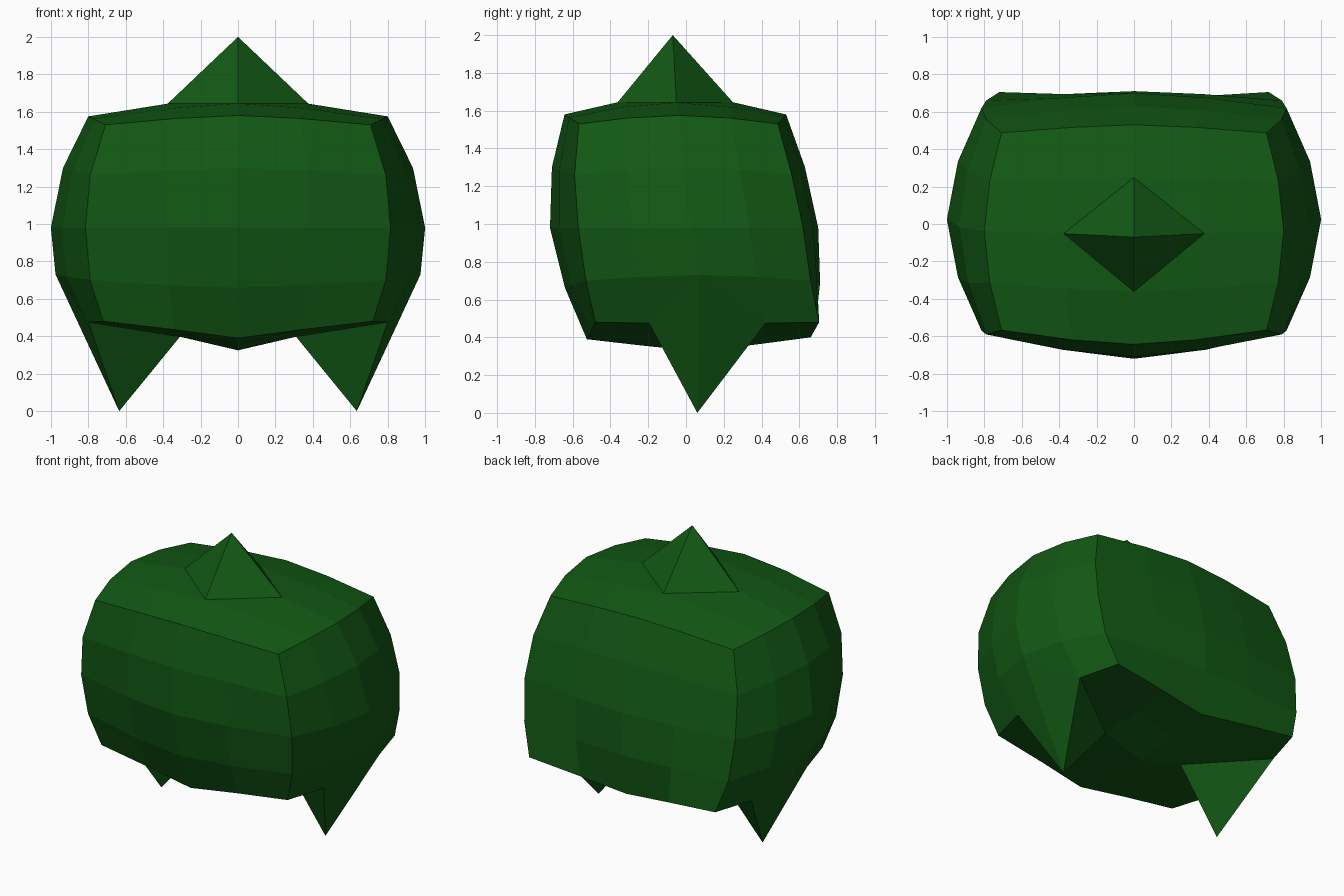
import bpy, bmesh

if "Cube" in bpy.data.objects:
    bpy.data.objects.remove(bpy.data.objects["Cube"])

# Profiles per height level, bottom to top
CORNER_X = [0.72, 0.79, 0.815, 0.79, 0.708]
SIDE_X = [0.88, 0.975, 1.0, 0.935, 0.80]
FRONT_C = [-0.48, -0.53, -0.57, -0.59, -0.567]
FRONT_M = [-0.525, -0.64, -0.72, -0.71, -0.643]
BACK_C = [0.705, 0.66, 0.62, 0.56, 0.487]
BACK_M = [0.66, 0.71, 0.70, 0.63, 0.53]
CORNER_Z = [0.48, 0.70, 0.98, 1.26, 1.53]
SIDE_Z = [0.47, 0.73, 0.98, 1.30, 1.575]
FRONT_Z = [0.39, 0.66, 0.98, 1.30, 1.58]
BACK_Z = [0.40, 0.69, 0.98, 1.30, 1.58]


def lerp(a, b, t):
    return a + (b - a) * t


def frac(n, quarter):
    return {0: 0, 1: quarter, 2: 1}[abs(n)] * (1 if n >= 0 else -1)


def place(i, j, k):
    """Map a grid point of the subdivided cube to the bulging body."""
    L = k + 2
    quarter = 0.5 if k == -2 else 0.68
    bi, bj = ({0: 1, 1: quarter, 2: 0}[abs(n)] for n in (i, j))
    fx, t = frac(i, 0.47), (frac(j, 0.52) + 1) / 2
    front = lerp(FRONT_C[L], FRONT_M[L], bi)
    back = lerp(BACK_C[L], BACK_M[L], bi)
    x_side = lerp(CORNER_X[L], SIDE_X[L], bj)
    if k == -2 and abs(i) < 2 and abs(j) < 2:
        x_side = 0.66
    z_fb = lerp(FRONT_Z[L], BACK_Z[L], t)
    z = (CORNER_Z[L] + (z_fb - CORNER_Z[L]) * bi
         + (SIDE_Z[L] - CORNER_Z[L]) * bj)
    if abs(k) == 2:
        z += (0.05 if k > 0 else -0.06) * bi * bj
    return fx * x_side, lerp(front, back, t), z


# Grid cube shaped into the body, horn and feet pulled out of single points
bm = bmesh.new()
bmesh.ops.create_cube(bm, size=4)
bmesh.ops.subdivide_edges(bm, edges=bm.edges[:], cuts=3, use_grid_fill=True)
spikes = {(0, 0, 2): (0, -0.07, 2.0),
          (2, 0, -2): (0.635, 0.06, 0.0),
          (-2, 0, -2): (-0.635, 0.06, 0.0)}
tips = []
for v in bm.verts:
    key = tuple(round(c) for c in v.co)
    if key in spikes:
        v.co = spikes[key]
        tips.append(v)
    else:
        v.co = place(*key)

# Crease around each spike so it reads as a clean pyramid
for tip in tips:
    for f in list(tip.link_faces):
        verts = list(f.verts)
        n = verts.index(tip)
        bmesh.utils.face_split(f, verts[n - 1], verts[(n + 1) % 4])
bmesh.ops.recalc_face_normals(bm, faces=bm.faces[:])

mesh = bpy.data.meshes.new("body")
bm.to_mesh(mesh)
bm.free()
body = bpy.data.objects.new("body", mesh)
bpy.context.collection.objects.link(body)

green = bpy.data.materials.new("dark_green")
green.diffuse_color = (0.006, 0.1, 0.007, 1)
green.use_nodes = True
green.node_tree.nodes["Principled BSDF"].inputs["Base Color"].default_value = green.diffuse_color
mesh.materials.append(green)
